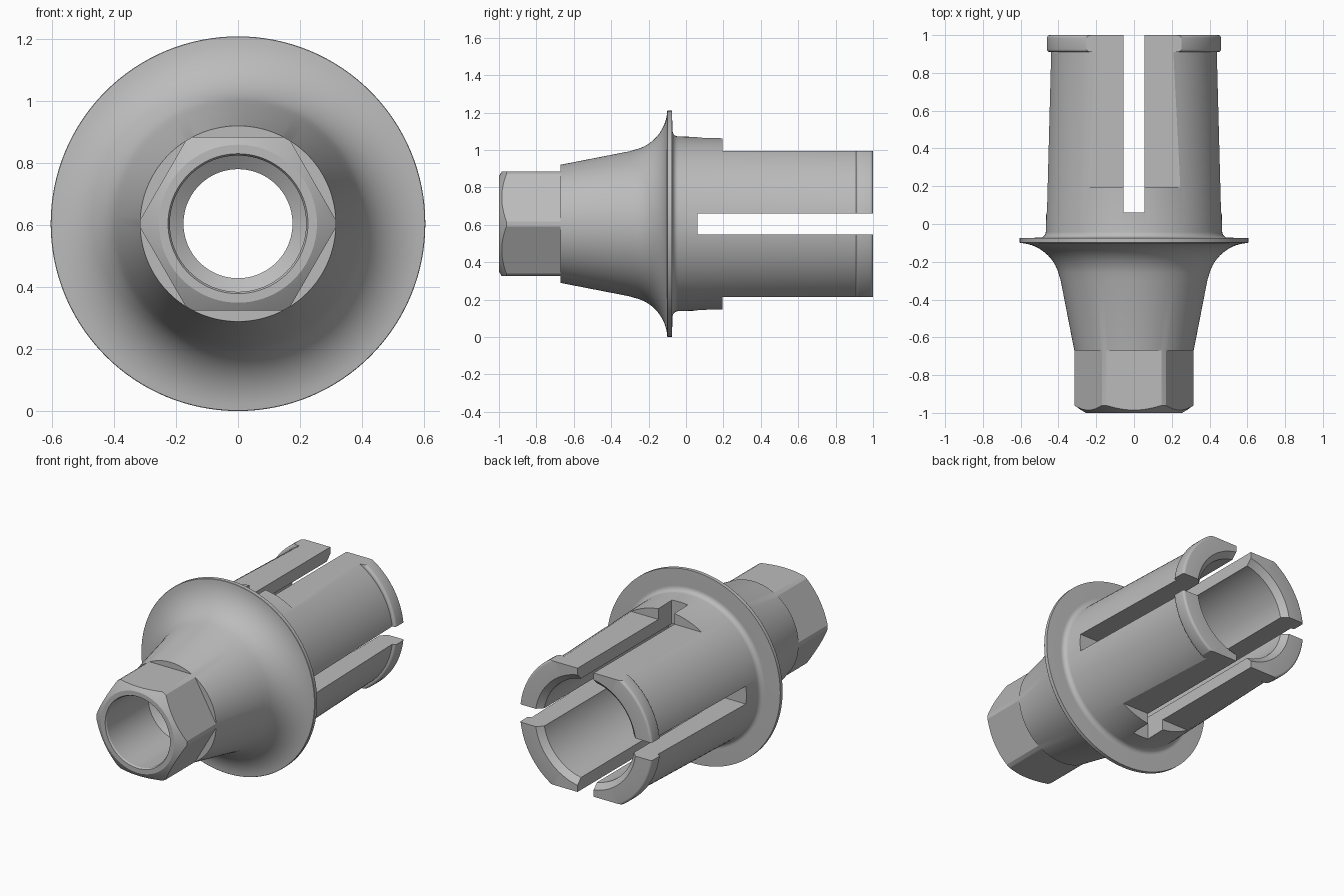
import bpy, bmesh, math
from mathutils import Matrix, Vector

if "Cube" in bpy.data.objects:
    bpy.data.objects.remove(bpy.data.objects["Cube"], do_unlink=True)

AXIS_Z = 0.605
SEGMENTS = 128

metal = bpy.data.materials.new("plain grey metal")
metal.use_nodes = True
GREY = (0.5, 0.5, 0.5, 1)
metal.diffuse_color = GREY
metal.node_tree.nodes["Principled BSDF"].inputs["Base Color"].default_value = GREY


def add_object(name, bm):
    bmesh.ops.recalc_face_normals(bm, faces=bm.faces[:])
    mesh = bpy.data.meshes.new(name)
    bm.to_mesh(mesh)
    bm.free()
    mesh.materials.append(metal)
    obj = bpy.data.objects.new(name, mesh)
    bpy.context.collection.objects.link(obj)
    return obj


def arc(cy, cr, radius, start, end, steps):
    """Profile points (y, r) on a circle, angles in degrees."""
    angles = [math.radians(start + (end - start) * i / steps) for i in range(steps + 1)]
    return [(cy + radius * math.cos(a), cr + radius * math.sin(a)) for a in angles]


def revolve(name, profile):
    """Turn a closed (y, r) profile around the long axis."""
    bm = bmesh.new()
    rings = []
    for i in range(SEGMENTS):
        a = 2 * math.pi * i / SEGMENTS
        rings.append([bm.verts.new((r * math.cos(a), y, AXIS_Z + r * math.sin(a)))
                      for y, r in profile])
    n = len(profile)
    for i in range(SEGMENTS):
        here, there = rings[i], rings[(i + 1) % SEGMENTS]
        for j in range(n):
            k = (j + 1) % n
            bm.faces.new((here[j], here[k], there[k], there[j]))
    return add_object(name, bm)


def cut_box(target, x, y, z, turn=0):
    """Subtract a box given by ranges around the axis, turned about the axis."""
    bm = bmesh.new()
    size = Vector((x[1] - x[0], y[1] - y[0], z[1] - z[0]))
    middle = Vector((sum(x) / 2, sum(y) / 2, sum(z) / 2))
    bmesh.ops.create_cube(bm, size=1, matrix=Matrix.Translation((0, 0, AXIS_Z))
                          @ Matrix.Rotation(math.radians(turn), 4, 'Y')
                          @ Matrix.Translation(middle) @ Matrix.Diagonal(size).to_4x4())
    cutter = add_object("cutter", bm)
    cutter.hide_render = True
    mod = target.modifiers.new("cut", 'BOOLEAN')
    mod.operation, mod.solver, mod.object = 'DIFFERENCE', 'EXACT', cutter
    bpy.context.view_layer.objects.active = target
    bpy.ops.object.modifier_apply(modifier=mod.name)
    bpy.data.objects.remove(cutter, do_unlink=True)


# Outer profile: chamfered nose, tapered neck, flared flange, sleeve, end rim
profile = [(-1, 0.255), (-0.985, 0.28), (-0.96, 0.316), (-0.67, 0.316), (-0.30, 0.388)]
profile += arc(-0.325, 0.615, 0.225, -78, -3, 14)
profile += [(-0.098, 0.605), (-0.075, 0.605), (-0.072, 0.50)]
profile += arc(-0.042, 0.497, 0.03, 180, 270, 5)
profile += [(0.91, 0.442)]
profile += arc(0.925, 0.449, 0.015, 180, 90, 4)
profile += arc(0.985, 0.449, 0.015, 90, 0, 4)
# Inner profile: end chamfer, wide socket, screw seat, front bore
profile += [(1, 0.352), (0.965, 0.317), (-0.25, 0.317), (-0.32, 0.176),
            (-0.55, 0.176), (-0.58, 0.22), (-0.99, 0.22), (-1, 0.226)]
body = revolve("flanged_sleeve", profile)

# Hexagonal nose
for i in range(6):
    cut_box(body, (-0.5, 0.5), (-1.2, -0.67), (0.28, 0.6), 60 * i)

# Flats above and below the sleeve
for turn in (0, 180):
    cut_box(body, (-0.6, 0.6), (0.195, 1.2), (0.39, 0.8), turn)

# Crossed slots that split the sleeve into four fingers
for turn in (0, 90):
    cut_box(body, (-0.056, 0.056), (0.062, 1.2), (-0.8, 0.8), turn)

bpy.ops.object.select_all(action='DESELECT')
body.select_set(True)
bpy.context.view_layer.objects.active = body
bpy.ops.object.shade_smooth_by_angle(angle=math.radians(25))
